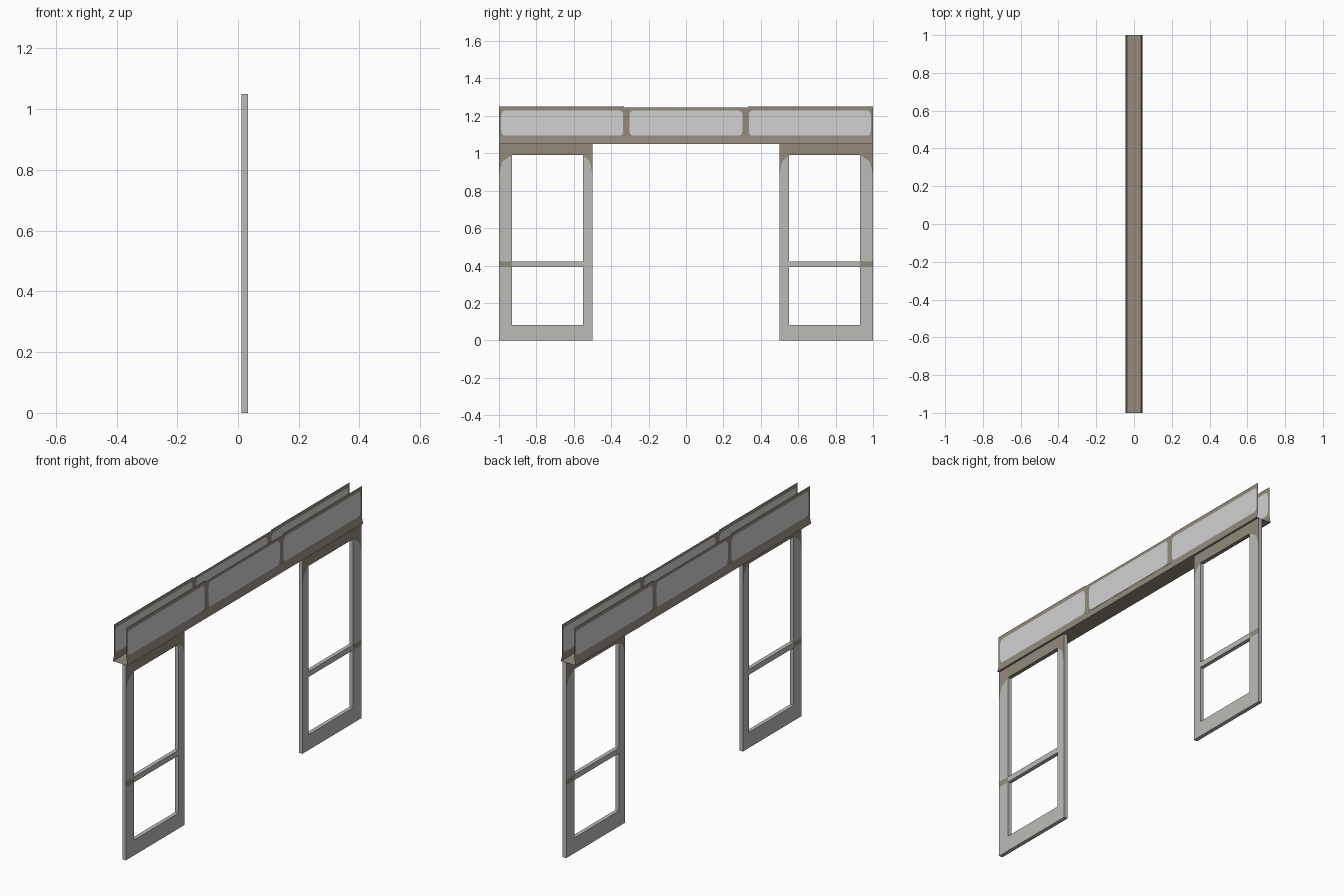
import bpy, bmesh, math

if "Cube" in bpy.data.objects:
    bpy.data.objects.remove(bpy.data.objects["Cube"])


def material(name, rgb):
    m = bpy.data.materials.new(name)
    m.diffuse_color = (*rgb, 1)
    m.use_nodes = True
    m.node_tree.nodes["Principled BSDF"].inputs["Base Color"].default_value = m.diffuse_color
    return m


TAN = material("tan grey trim", (0.29, 0.255, 0.20))
DOOR = material("door grey", (0.50, 0.50, 0.47))
PANEL = material("light grey panel", (0.64, 0.64, 0.64))


def finish(bm, name, mats):
    bmesh.ops.remove_doubles(bm, verts=bm.verts, dist=1e-5)
    me = bpy.data.meshes.new(name)
    bm.to_mesh(me)
    bm.free()
    for m in mats:
        me.materials.append(m)
    ob = bpy.data.objects.new(name, me)
    bpy.context.collection.objects.link(ob)
    return ob


def face(bm, pts, mat=0):
    f = bm.faces.new([bm.verts.new(p) for p in pts])
    f.material_index = mat
    return f


# Door leaf: framed by cells around two openings, extruded to thickness
def door(name, side):
    x0, x1 = 0.012, 0.033
    ys = [1.0, 0.931, 0.551, 0.5]
    zs = [0, 0.083, 0.393, 0.422, 0.89, 0.99, 1.05]
    bm = bmesh.new()

    def cell(pts, mat):
        face(bm, [(x0, side * y, z) for y, z in pts], mat)

    for j in range(6):
        a, b = zs[j], zs[j + 1]
        for i in range(3):
            if i == 1 and j in (1, 3, 4):
                continue
            p, q = ys[i], ys[i + 1]
            if j == 4:
                # tan upper corners with a rounded edge
                o, n = (p, q) if i == 0 else (q, p)
                m = (o + (n - o) * 0.27, 0.957)
                cell([(o, a), (n, a), (n, b), m], 0)
                cell([(o, a), m, (n, b), (o, b)], 1)
            else:
                tan = j == 5 or (j == 3 - 1 and i == 0)
                cell([(p, a), (q, a), (q, b), (p, b)], int(tan))
    bmesh.ops.remove_doubles(bm, verts=bm.verts, dist=1e-5)
    back = bm.faces[:]
    ext = bmesh.ops.extrude_face_region(bm, geom=back, use_keep_orig=True)
    for v in ext["geom"]:
        if isinstance(v, bmesh.types.BMVert):
            v.co.x = x1
    bmesh.ops.recalc_face_normals(bm, faces=bm.faces)
    for f in bm.faces:
        if abs(f.normal.x) < 0.5:
            c = f.calc_center_median()
            f.material_index = int(abs(f.normal.z) > 0.5 and c.z > 0.95)
    finish(bm, name, [DOOR, TAN])


door("left_door_leaf", -1)
door("right_door_leaf", 1)


# Header wall section: thin sheet with a rounded light panel
def wall_section(bm, x, y0, y1, z1, p0, p1):
    z0, pz0, pz1, r = 1.088, 1.094, 1.228, 0.025
    pts = []
    for k, (cy, cz) in enumerate([(p1, pz1), (p0, pz1), (p0, pz0), (p1, pz0)]):
        sy = -1 if cy == p1 else 1
        sz = -1 if cz == pz1 else 1
        for s in range(5):
            t = math.radians(90 * k + 22.5 * s)
            pts.append((k, cy + sy * r * 0.7 + r * 0.7 * math.cos(t),
                        cz + sz * r + r * math.sin(t)))
    corner = [(y1, z1), (y0, z1), (y0, z0), (y1, z0)]
    order = 1 if x > 0 else -1
    face(bm, [(x, p[1], p[2]) for p in pts][::order], 1)
    for i, p in enumerate(pts):
        q = pts[(i + 1) % len(pts)]
        loop = [p[1:], corner[p[0]]]
        if q[0] != p[0]:
            loop.append(corner[q[0]])
        loop.append(q[1:])
        face(bm, [(x, *c) for c in loop][::order], 0)


for label, s in (("front", 1), ("back", -1)):
    bm = bmesh.new()
    wall_section(bm, s * 0.036, -1, -0.332, 1.25, -0.988, -0.336)
    wall_section(bm, s * 0.037, -0.332, 0.332, 1.244, -0.302, 0.302)
    wall_section(bm, s * 0.036, 0.332, 1, 1.25, 0.336, 0.988)
    finish(bm, label + "_header_wall", [TAN, PANEL])

# Header tray: flat floor with sloping lips joining the walls
bm = bmesh.new()
prof = [(-0.036, 1.088), (-0.044, 1.05), (0.044, 1.05), (0.036, 1.088)]
for (xa, za), (xb, zb) in zip(prof, prof[1:]):
    face(bm, [(xa, -1, za), (xa, 1, za), (xb, 1, zb), (xb, -1, zb)])
finish(bm, "header_tray", [TAN])
